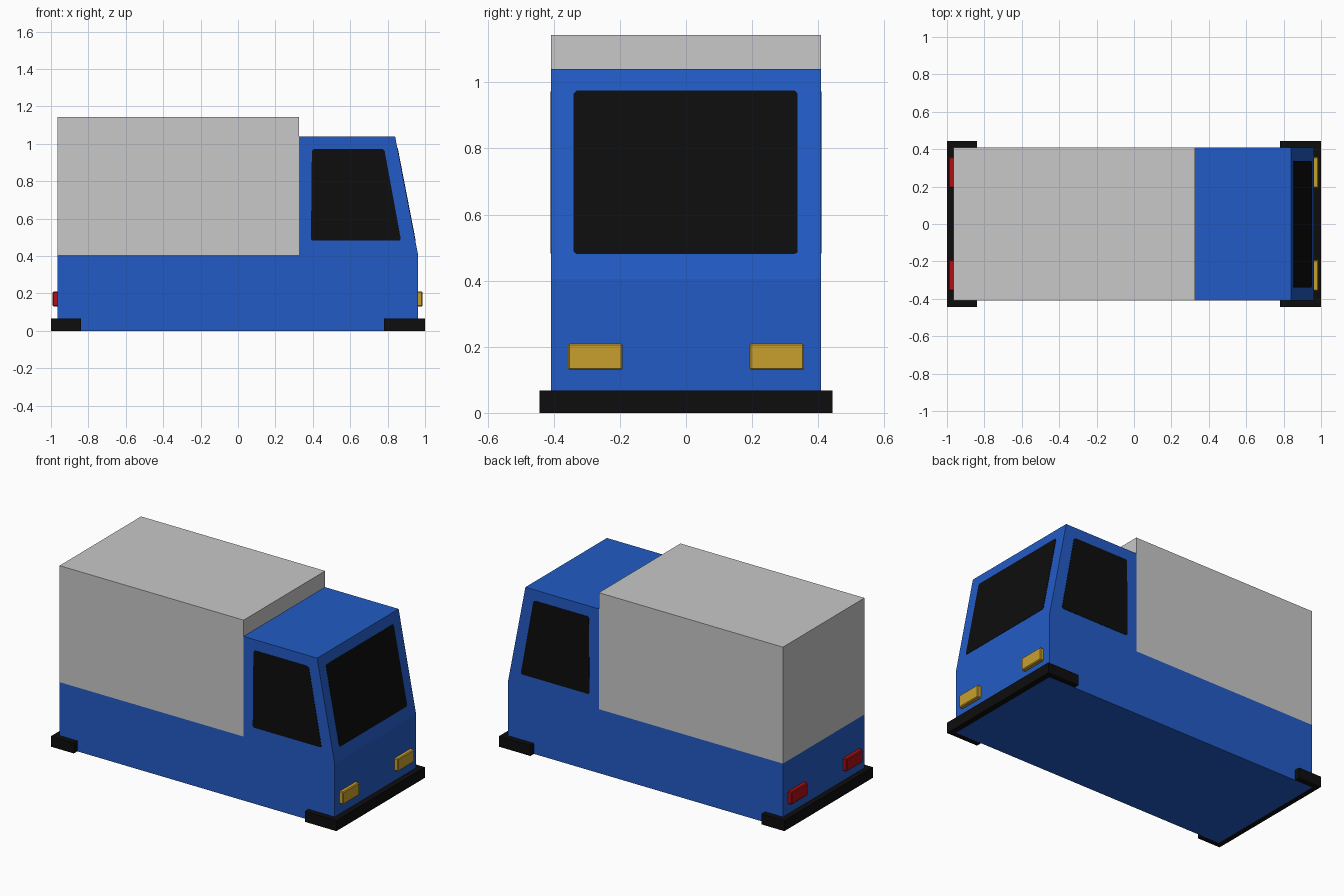
import bpy, bmesh
from mathutils import Vector

if "Cube" in bpy.data.objects:
    bpy.data.objects.remove(bpy.data.objects["Cube"])


def material(name, rgb):
    m = bpy.data.materials.new(name)
    m.diffuse_color = (*rgb, 1)
    m.use_nodes = True
    m.node_tree.nodes["Principled BSDF"].inputs["Base Color"].default_value = m.diffuse_color
    return m


BLUE = material("blue paint", (0.016, 0.105, 0.56))
GREY = material("light grey", (0.58, 0.58, 0.58))
BLACK = material("black", (0.004, 0.004, 0.004))
AMBER = material("amber", (0.58, 0.35, 0.027))
RED = material("red", (0.42, 0.005, 0.007))

HALF_W = 0.408   # half width of the body
BACK, NOSE, CAB = -0.965, 0.963, 0.325
BELT, ROOF, BOX_TOP = 0.405, 1.04, 1.143


def prism(name, points, depth, mat, bevel=0):
    """Extrude a flat 3D outline along the depth vector."""
    bm = bmesh.new()
    face = bm.faces.new([bm.verts.new(p) for p in points])
    ext = bmesh.ops.extrude_face_region(bm, geom=[face], use_keep_orig=True)
    moved = [g for g in ext["geom"] if isinstance(g, bmesh.types.BMVert)]
    bmesh.ops.translate(bm, verts=moved, vec=Vector(depth))
    if bevel:
        bmesh.ops.bevel(bm, geom=bm.edges[:], offset=bevel, segments=1, affect='EDGES')
    bmesh.ops.recalc_face_normals(bm, faces=bm.faces[:])
    mesh = bpy.data.meshes.new(name)
    bm.to_mesh(mesh)
    bm.free()
    mesh.materials.append(mat)
    ob = bpy.data.objects.new(name, mesh)
    bpy.context.collection.objects.link(ob)
    return ob


def cut_corners(pts, c=0.009):
    """Replace each corner of an outline by a small chamfer."""
    out = []
    for i, p in enumerate(pts):
        p, a, b = Vector(p), Vector(pts[i - 1]), Vector(pts[(i + 1) % len(pts)])
        out += [p + (a - p).normalized() * c, p + (b - p).normalized() * c]
    return out


def side_profile(name, xz, mat):
    return prism(name, [(x, -HALF_W, z) for x, z in xz], (0, 2 * HALF_W, 0), mat)


# Lower body with cab, and the cargo box
side_profile("van_body", [(BACK, 0), (NOSE, 0), (NOSE, BELT), (0.84, ROOF),
                          (CAB, ROOF), (CAB, BELT), (BACK, BELT)], BLUE)
side_profile("cargo_box", [(BACK, BELT), (CAB, BELT), (CAB, BOX_TOP), (BACK, BOX_TOP)], GREY)

# Wrap-around bumpers, U-shaped in plan
BUMP_W = 0.443
for name, tip, inner, end in (("front_bumper", 1.0, NOSE, 0.78),
                              ("rear_bumper", -1.0, BACK, -0.84)):
    plan = [(end, -BUMP_W), (tip, -BUMP_W), (tip, BUMP_W), (end, BUMP_W),
            (end, HALF_W), (inner, HALF_W), (inner, -HALF_W), (end, -HALF_W)]
    prism(name, [(x, y, 0) for x, y in plan], (0, 0, 0.067), BLACK)

# Side windows
for side, s in (("right", -1), ("left", 1)):
    outline = [(0.39, 0.482), (0.872, 0.482), (0.782, 0.972), (0.395, 0.972)]
    pts = cut_corners([(x, s * (HALF_W - 0.002), z) for x, z in outline])
    prism(side + "_window", pts, (0, s * 0.004, 0), BLACK)

# Windscreen on the sloping front
slope = Vector((0.84 - NOSE, 0, ROOF - BELT))
normal = Vector((slope.z, 0, -slope.x)).normalized()


def on_slope(y, z):
    return Vector((NOSE, y, BELT)) + slope * ((z - BELT) / slope.z) - normal * 0.002


screen = [on_slope(y, z) for y, z in ((-0.34, 0.48), (0.338, 0.48), (0.338, 0.975), (-0.34, 0.975))]
prism("windscreen", cut_corners(screen), normal * 0.004, BLACK)

# Headlights and tail lights
for name, x, depth, mat in (("headlight", NOSE - 0.008, 0.032, AMBER),
                            ("tail_light", BACK + 0.008, -0.034, RED)):
    for side, s in (("right", -1), ("left", 1)):
        pts = [(x, s * y, z) for y, z in ((0.192, 0.13), (0.357, 0.13), (0.357, 0.21), (0.192, 0.21))]
        prism(side + "_" + name, pts, (depth, 0, 0), mat, bevel=0.005)
